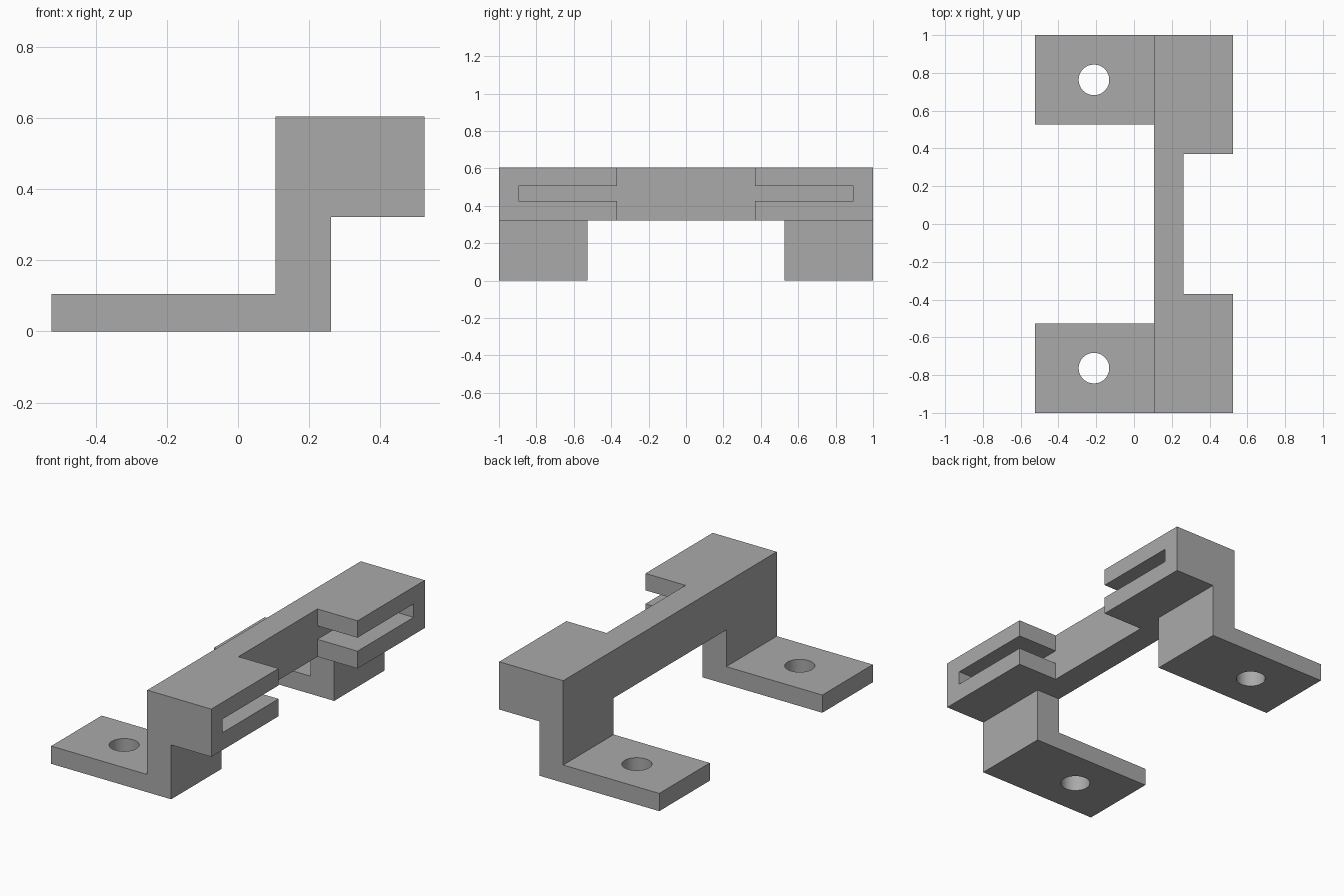
import bpy, bmesh
from mathutils import Matrix, Vector

if "Cube" in bpy.data.objects:
    bpy.data.objects.remove(bpy.data.objects["Cube"], do_unlink=True)

grey = bpy.data.materials.new("plain grey")
grey.use_nodes = True
COLOUR = (0.40, 0.40, 0.40, 1)
grey.diffuse_color = COLOUR
grey.node_tree.nodes["Principled BSDF"].inputs["Base Color"].default_value = COLOUR


def make_object(name, bm):
    bmesh.ops.recalc_face_normals(bm, faces=bm.faces)
    mesh = bpy.data.meshes.new(name)
    bm.to_mesh(mesh)
    bm.free()
    mesh.materials.append(grey)
    obj = bpy.data.objects.new(name, mesh)
    bpy.context.collection.objects.link(obj)
    return obj


def box(name, low, high):
    low, high = Vector(low), Vector(high)
    bm = bmesh.new()
    place = Matrix.Translation((low + high) / 2) @ Matrix.Diagonal((*(high - low), 1))
    bmesh.ops.create_cube(bm, size=1, matrix=place)
    return make_object(name, bm)


def cylinder(name, x, y, radius):
    bm = bmesh.new()
    bmesh.ops.create_cone(bm, cap_ends=True, segments=48, radius1=radius,
                          radius2=radius, depth=0.5, matrix=Matrix.Translation((x, y, 0.05)))
    return make_object(name, bm)


# Stepped bracket: side profile extruded along the full length
BACK, WALL, FRONT = 0.105, 0.262, 0.525
FOOT, UNDER, TOP = 0.105, 0.322, 0.605
profile = [(-FRONT, 0), (WALL, 0), (WALL, UNDER), (FRONT, UNDER),
           (FRONT, TOP), (BACK, TOP), (BACK, FOOT), (-FRONT, FOOT)]
bm = bmesh.new()
face = bm.faces.new([bm.verts.new((x, -1, z)) for x, z in profile])
side = bmesh.ops.extrude_face_region(bm, geom=[face])
bmesh.ops.translate(bm, vec=(0, 2, 0),
                    verts=[v for v in side["geom"] if isinstance(v, bmesh.types.BMVert)])
bracket = make_object("mounting_bracket", bm)

# Openings between the two feet and between the two jaws
cutters = [box("feet_gap_cutter", (-1, -0.527, -1), (1, 0.527, UNDER)),
           box("jaw_gap_cutter", (WALL, -0.37, 0.2), (1, 0.37, 1))]

# Edge slot in each jaw and screw hole in each foot
for s, label in ((-1, "front"), (1, "rear")):
    ends = sorted((s * 0.3, s * 0.895))
    cutters.append(box(label + "_slot_cutter", (WALL, ends[0], 0.425), (1, ends[1], 0.505)))
    cutters.append(cylinder(label + "_hole_cutter", -0.212, s * 0.763, 0.081))

for cutter in cutters:
    cutter.hide_render = True
    cut = bracket.modifiers.new(cutter.name, "BOOLEAN")
    cut.operation = "DIFFERENCE"
    cut.solver = "EXACT"
    cut.object = cutter

# Apply the cuts and remove the helpers
bpy.context.view_layer.update()
result = bracket.evaluated_get(bpy.context.evaluated_depsgraph_get())
finished = bpy.data.meshes.new_from_object(result)
bracket.modifiers.clear()
bracket.data = finished
for cutter in cutters:
    bpy.data.objects.remove(cutter, do_unlink=True)

# Smooth hole walls, crisp edges everywhere else
bpy.ops.object.select_all(action="DESELECT")
bracket.select_set(True)
bpy.context.view_layer.objects.active = bracket
bpy.ops.object.shade_smooth_by_angle(angle=0.52)
